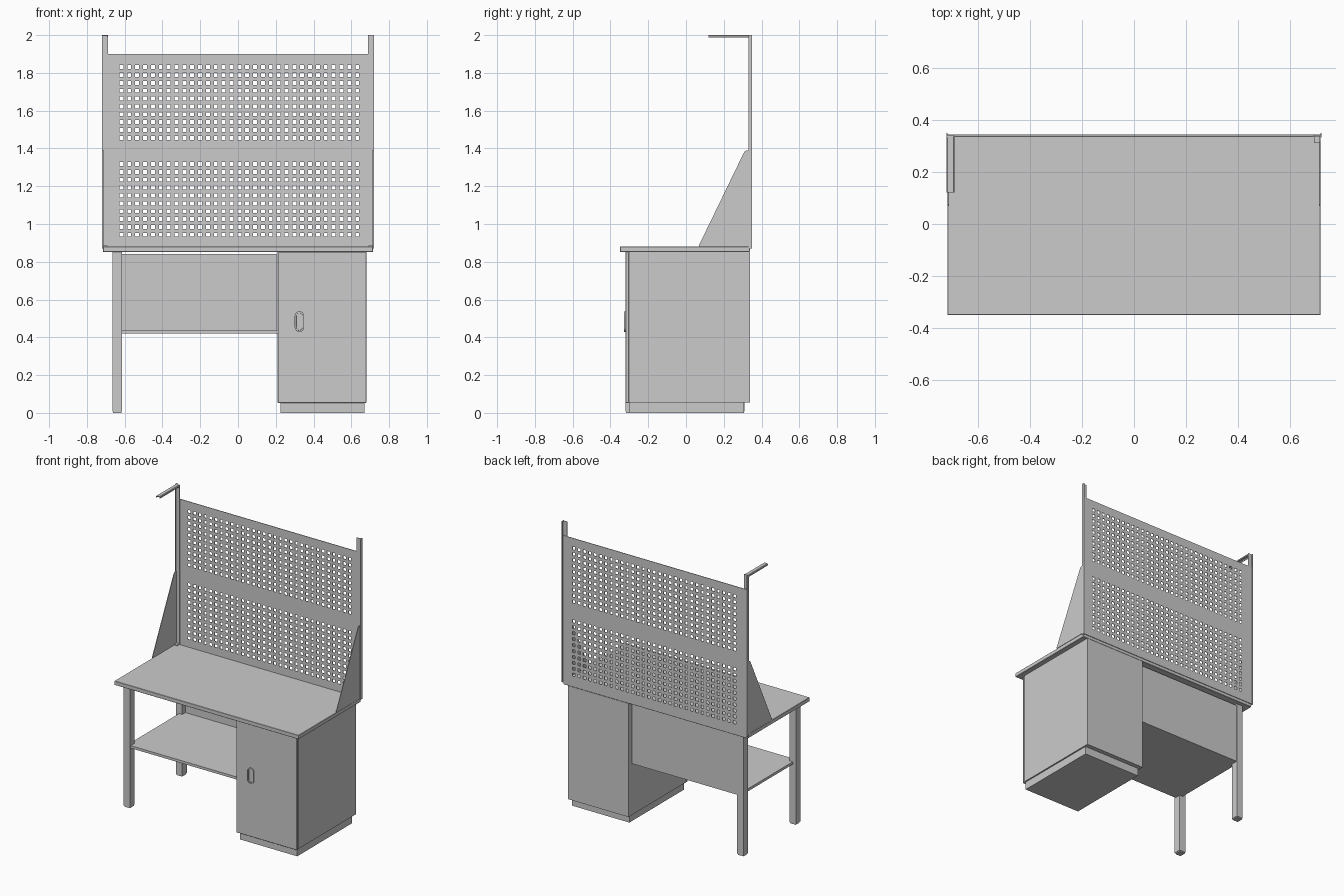
import bpy, bmesh, math
from mathutils import Vector

if "Cube" in bpy.data.objects:
    bpy.data.objects.remove(bpy.data.objects["Cube"])


def finish(name, bm):
    bmesh.ops.recalc_face_normals(bm, faces=bm.faces)
    me = bpy.data.meshes.new(name)
    bm.to_mesh(me)
    bm.free()
    ob = bpy.data.objects.new(name, me)
    bpy.context.collection.objects.link(ob)
    return ob


def box(name, x0, x1, y0, y1, z0, z1, bevel=0):
    bm = bmesh.new()
    bmesh.ops.create_cube(bm, size=1)
    for v in bm.verts:
        v.co = Vector(((x0 + x1) / 2 + v.co.x * (x1 - x0),
                       (y0 + y1) / 2 + v.co.y * (y1 - y0),
                       (z0 + z1) / 2 + v.co.z * (z1 - z0)))
    ob = finish(name, bm)
    if bevel:
        m = ob.modifiers.new("bevel", 'BEVEL')
        m.width = bevel
        m.segments = 1
    return ob


def prism(name, pts, offset, recess=None):
    """Extrude a flat polygon by offset; recess = (inset, depth vector) on the base face."""
    bm = bmesh.new()
    base = bm.faces.new([bm.verts.new(p) for p in pts])
    ext = bmesh.ops.extrude_face_region(bm, geom=[base], use_keep_orig=True)
    bmesh.ops.translate(bm, vec=offset, verts=[g for g in ext["geom"] if isinstance(g, bmesh.types.BMVert)])
    bmesh.ops.recalc_face_normals(bm, faces=bm.faces)
    if recess:
        bmesh.ops.inset_region(bm, faces=[base], thickness=recess[0])
        bmesh.ops.inset_region(bm, faces=[base], thickness=0.001)
        bmesh.ops.translate(bm, vec=recess[1], verts=list(base.verts))
    return finish(name, bm)


# Worktop
box("worktop", -0.715, 0.715, -0.35, 0.338, 0.852, 0.88, 0.002)

# Left legs with feet
for name, y in (("front", -0.32), ("back", 0.26)):
    box(name + "_leg", -0.664, -0.615, y, y + 0.05, 0.008, 0.852)
    box(name + "_foot", -0.661, -0.618, y + 0.003, y + 0.047, 0, 0.008)

# Shelf and modesty panel between the legs and the cabinet
box("lower_shelf", -0.64, 0.212, -0.312, 0.30, 0.42, 0.438)
box("modesty_panel", -0.616, 0.205, 0.295, 0.308, 0.42, 0.84)
box("left_top_rail", -0.655, -0.625, -0.27, 0.26, 0.82, 0.852)

# Cabinet, door and plinth
box("cabinet_body", 0.21, 0.68, -0.302, 0.338, 0.055, 0.852)
box("cabinet_door", 0.211, 0.679, -0.32, -0.303, 0.053, 0.85, 0.002)
box("cabinet_plinth", 0.225, 0.67, -0.30, 0.307, 0, 0.055)

# Recessed oval handle
cx, cz, r, h = 0.325, 0.483, 0.025, 0.03
pill = []
for i in range(18):
    a = math.pi * (i if i < 9 else i - 1) / 8
    s = 1 if i < 9 else -1
    pill.append((cx + r * math.cos(a), -0.328, cz + s * h + r * math.sin(a)))
prism("door_handle", pill, (0, 0.009, 0), (0.008, (0, 0.006, 0)))

# Perforated back panel: grid of strips with every hole cell left out
pitch, hole = 0.0416, 0.0205


def edges(start, count):
    return [start + pitch * i + s * hole / 2 for i in range(count) for s in (-1, 1)]


xs = [-0.715] + edges(-0.617, 31) + [0.715]
low, high = edges(0.943, 10), edges(1.456, 10)
zs = [0.872] + low + high + [1.90]
bm = bmesh.new()
grid = [[bm.verts.new((x, 0.342, z)) for x in xs] for z in zs]
for j in range(len(zs) - 1):
    for i in range(len(xs) - 1):
        if i % 2 == 1 and j % 2 == 1:
            continue
        bm.faces.new((grid[j][i], grid[j][i + 1], grid[j + 1][i + 1], grid[j + 1][i]))
panel = finish("perforated_panel", bm)
sol = panel.modifiers.new("thickness", 'SOLIDIFY')
sol.thickness = 0.004
sol.offset = 0

# Angle posts and side gussets, one per side
for side, s in (("left", -1), ("right", 1)):
    post = [(s * 0.72, 0.35), (s * 0.72, 0.331), (s * 0.716, 0.331), (s * 0.716, 0.335),
            (s * 0.687, 0.335), (s * 0.687, 0.339), (s * 0.716, 0.339), (s * 0.716, 0.35)]
    prism(side + "_post", [(x, y, 0.87) for x, y in post], (0, 0, 1.13))
    gus = [(0.07, 0.88), (0.07, 0.89), (0.305, 1.375), (0.312, 1.386), (0.322, 1.39),
           (0.34, 1.39), (0.34, 0.88)]
    prism(side + "_gusset", [(s * 0.716, y, z) for y, z in gus], (-s * 0.004, 0, 0))
    x0, x1 = sorted((s * 0.714, s * 0.69))
    box(side + "_gusset_flange", x0, x1, 0.31, 0.337, 0.88, 0.886)

# Overhead arm on the left post: shallow inverted channel
arm = [(-0.72, 1.987), (-0.72, 1.996), (-0.716, 2.0), (-0.693, 2.0), (-0.689, 1.996),
       (-0.689, 1.987), (-0.692, 1.987), (-0.693, 1.996), (-0.716, 1.996), (-0.717, 1.987)]
prism("overhead_arm", [(x, 0.12, z) for x, z in arm], (0, 0.218, 0))
